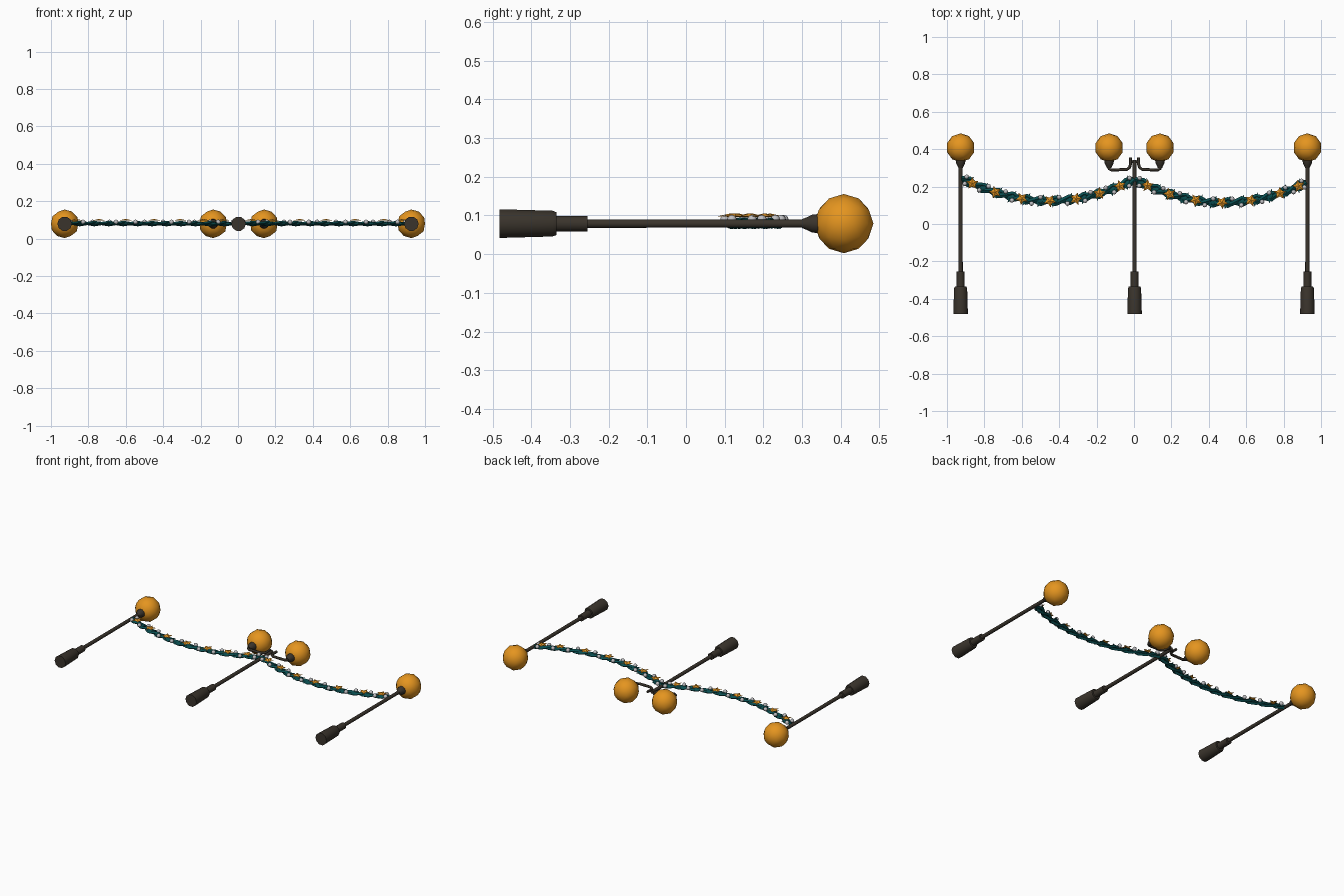
import bpy, bmesh, math
from mathutils import Vector, Matrix

if "Cube" in bpy.data.objects:
    bpy.data.objects.remove(bpy.data.objects["Cube"])

ZC = 0.079  # height of the lamp axis
CX = 0.003  # centre lamp position


def material(name, rgb):
    m = bpy.data.materials.new(name)
    m.diffuse_color = (*rgb, 1)
    m.use_nodes = True
    m.node_tree.nodes["Principled BSDF"].inputs["Base Color"].default_value = m.diffuse_color
    return m


IRON = material("dark_iron", (0.042, 0.034, 0.025))
AMBER = material("amber_glass", (0.78, 0.30, 0.014))
TEAL = material("teal_foliage", (0.003, 0.075, 0.08))
GOLD = material("gold_star", (0.78, 0.30, 0.016))
SILVER = material("silver_bauble", (0.52, 0.52, 0.54))


def finish(bm, name, mat, smooth=None):
    bmesh.ops.recalc_face_normals(bm, faces=bm.faces)
    me = bpy.data.meshes.new(name)
    bm.to_mesh(me)
    bm.free()
    ob = bpy.data.objects.new(name, me)
    bpy.context.collection.objects.link(ob)
    me.materials.append(mat)
    if smooth:
        bpy.ops.object.select_all(action='DESELECT')
        ob.select_set(True)
        bpy.context.view_layer.objects.active = ob
        bpy.ops.object.shade_smooth_by_angle(angle=math.radians(smooth))
    return ob


def skin(bm, rings):
    """Join rings of points into a capped tube."""
    vs = [[bm.verts.new(p) for p in r] for r in rings]
    n = len(vs[0])
    for a, b in zip(vs, vs[1:]):
        for i in range(n):
            j = (i + 1) % n
            bm.faces.new((a[i], a[j], b[j], b[i]))
    bm.faces.new(vs[0])
    bm.faces.new(vs[-1])


def lathe(bm, x, profile, n=10):
    """Turn a (y, radius) profile round the y axis at x."""
    skin(bm, [[Vector((x + r * math.cos(2 * math.pi * i / n), y,
                       ZC + r * math.sin(2 * math.pi * i / n)))
               for i in range(n)] for y, r in profile])


def tube(bm, pts, r, n=6, zscale=1.0):
    rings = []
    for i, p in enumerate(pts):
        d = (pts[min(i + 1, len(pts) - 1)] - pts[max(i - 1, 0)]).normalized()
        side = d.cross(Vector((0, 0, 1))).normalized()
        up = side.cross(d)
        rings.append([p + side * r * math.cos(2 * math.pi * k / n)
                      + up * r * zscale * math.sin(2 * math.pi * k / n)
                      for k in range(n)])
    skin(bm, rings)


# lamp posts: stepped base, collar and slim pole
BASE = [(-0.482, 0.039), (-0.345, 0.035), (-0.335, 0.031), (-0.335, 0.021),
        (-0.255, 0.021), (-0.255, 0.0115)]
NECK = [(0.300, 0.012), (0.312, 0.017), (0.325, 0.024), (0.342, 0.026)]
for name, x, top in (("left", -0.927, 0.305), ("centre", CX, 0.342), ("right", 0.927, 0.305)):
    bm = bmesh.new()
    lathe(bm, x, BASE + [(top, 0.0105)])
    finish(bm, name + "_post", IRON, 44)

# faceted globes with flared holders
for i, x in enumerate((-0.927, CX - 0.136, CX + 0.136, 0.927)):
    bm = bmesh.new()
    lathe(bm, x, NECK)
    finish(bm, f"globe_holder_{i}", IRON, 44)
    bm = bmesh.new()
    bmesh.ops.create_icosphere(bm, subdivisions=2, radius=0.0765,
                               matrix=Matrix.Translation((x, 0.408, ZC)))
    finish(bm, f"globe_{i}", AMBER, 60)

# curled arms of the centre lamp
for s in (-1, 1):
    bm = bmesh.new()
    arm = [(0.022, 0.356), (0.022, 0.318), (0.027, 0.302), (0.042, 0.291),
           (0.125, 0.289), (0.136, 0.295), (0.136, 0.312)]
    tube(bm, [Vector((CX + s * x, y, ZC)) for x, y in arm], 0.008)
    tube(bm, [Vector((CX, 0.332, ZC)), Vector((CX + s * 0.022, 0.332, ZC))], 0.007)
    finish(bm, "left_arm" if s < 0 else "right_arm", IRON, 62)


def swag(x0, x1, y0, y1, sag):
    """Return a function giving point and sideways direction along a hanging curve."""
    def at(t):
        p = Vector((x0 + (x1 - x0) * t,
                    y0 + (y1 - y0) * t - sag * 4 * t * (1 - t), ZC + 0.004))
        d = Vector((x1 - x0, y1 - y0 - sag * 4 * (1 - 2 * t), 0)).normalized()
        return p, Vector((-d.y, d.x, 0))
    return at


def star(bm, c, r, turn):
    """Five-pointed star, raised in the middle and flat underneath."""
    top = bm.verts.new(c + Vector((0, 0, 0.008)))
    bot = bm.verts.new(c - Vector((0, 0, 0.002)))
    rim = []
    for k in range(10):
        a = turn + k * math.pi / 5
        q = r if k % 2 == 0 else r * 0.5
        rim.append(bm.verts.new(c + Vector((q * math.cos(a), q * math.sin(a), 0))))
    for k in range(10):
        bm.faces.new((top, rim[k], rim[(k + 1) % 10]))
        bm.faces.new((bot, rim[(k + 1) % 10], rim[k]))


# two garlands: twisted foliage strands, gold stars and silver baubles
for name, at, xs in (
        ("left", swag(-0.922, CX, 0.245, 0.238, 0.118),
         (-0.865, -0.742, -0.600, -0.450, -0.310, -0.185, -0.075)),
        ("right", swag(CX, 0.922, 0.238, 0.222, 0.115),
         (0.072, 0.190, 0.330, 0.470, 0.625, 0.780, 0.880))):
    x0, x1 = at(0)[0].x, at(1)[0].x
    ts = [(x - x0) / (x1 - x0) for x in xs]
    bm = bmesh.new()
    steps = 24
    for phase in (0, math.pi):
        pts = []
        for i in range(steps + 1):
            p, side = at(i / steps)
            a = phase + i * math.pi / 2
            pts.append(p + side * 0.016 * math.sin(a)
                       + Vector((0, 0, 0.006 * math.cos(a) - 0.003)))
        tube(bm, pts, 0.0135, 4, 0.65)
    # leaf tips poking out of the strands
    for i in range(steps // 2):
        p, side = at((i + 0.5) * 2 / steps)
        for s in (-1, 1):
            along = Vector((side.y, -side.x, 0))
            z = Vector((0, 0, 0.005))
            tip = p + side * s * 0.036 + along * s * 0.016
            v = [bm.verts.new(q) for q in (p - along * 0.02 + z, p + along * 0.012 + z,
                                           p - along * 0.004 - z, tip)]
            for f in ((0, 1, 2), (0, 1, 3), (1, 2, 3), (2, 0, 3)):
                bm.faces.new([v[k] for k in f])
    finish(bm, name + "_garland", TEAL)

    stars, balls = bmesh.new(), bmesh.new()
    for i, t in enumerate(ts):
        p, side = at(t)
        star(stars, p + Vector((0, 0, 0.0145)), 0.035, math.pi / 2 + 0.25 * i)
    # two baubles between each pair of stars, on opposite sides
    for i, (a, b) in enumerate(zip([-0.04] + ts, ts + [1.04])):
        for s, f in ((1, 0.36), (-1, 0.66)):
            p, side = at(min(max(a + (b - a) * f, 0.02), 0.98))
            if i % 2:
                s = -s
            bmesh.ops.create_uvsphere(balls, u_segments=8, v_segments=6, radius=0.0125,
                                      matrix=Matrix.Translation(p + side * s * 0.019
                                                                + Vector((0, 0, 0.006))))
    finish(stars, name + "_stars", GOLD)
    finish(balls, name + "_baubles", SILVER, 60)
